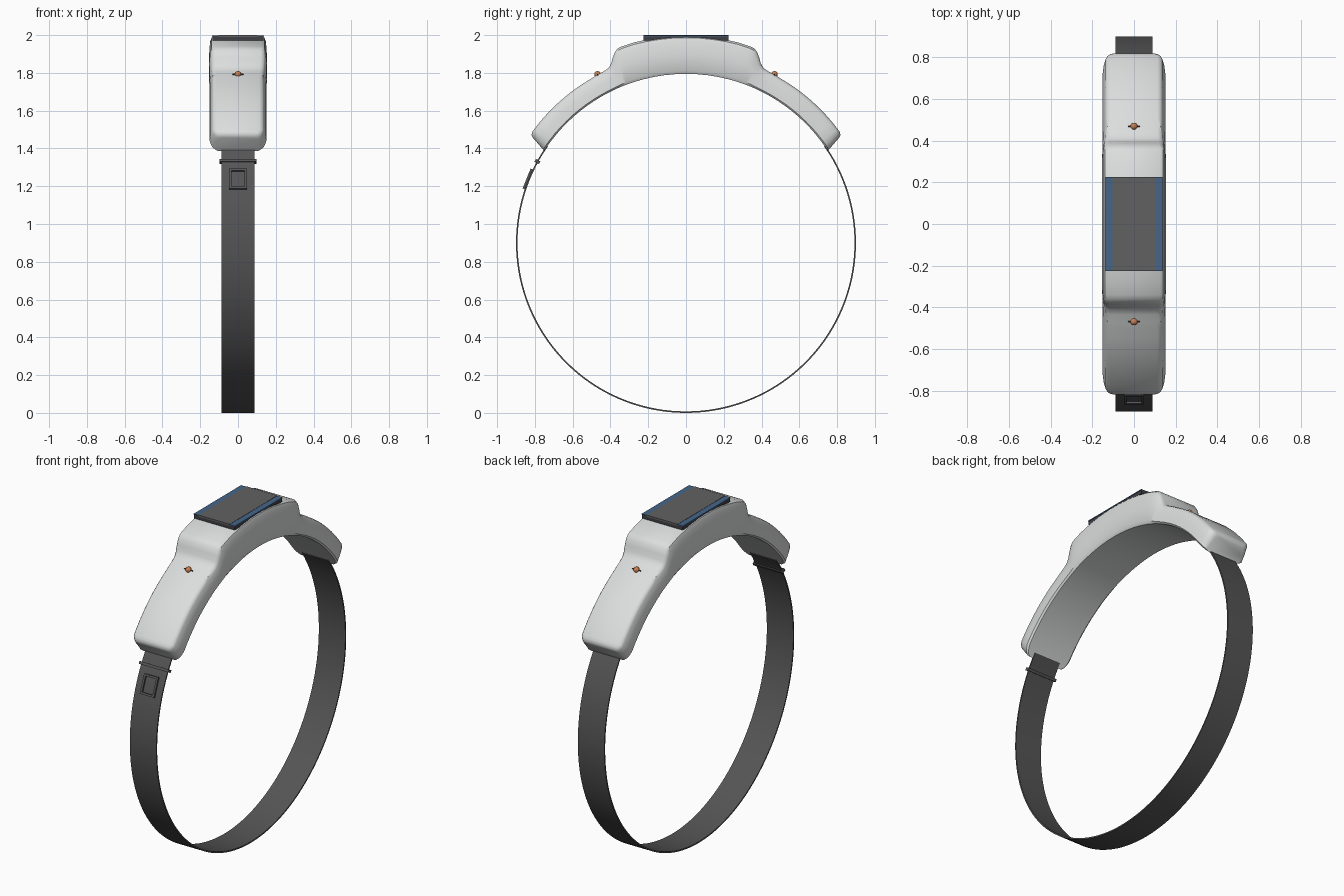
import bpy, bmesh, math
from mathutils import Matrix

cube = bpy.data.objects.get("Cube")
if cube:
    bpy.data.objects.remove(cube)

CZ = 0.9          # centre height of the ring
R_IN = 0.895      # inner radius of the housing


def material(name, r, g, b):
    m = bpy.data.materials.new(name)
    m.use_nodes = True
    m.diffuse_color = (r, g, b, 1)
    m.node_tree.nodes["Principled BSDF"].inputs["Base Color"].default_value = (r, g, b, 1)
    return m


SHELL = material("light grey shell", 0.71, 0.73, 0.72)
STRAP = material("dark grey strap", 0.09, 0.09, 0.09)
GLASS = material("grey screen", 0.12, 0.12, 0.12)
FRAME = material("dark frame", 0.05, 0.05, 0.06)
BLUE = material("blue border", 0.06, 0.13, 0.25)
COPPER = material("copper", 0.6, 0.22, 0.08)


def finish(name, bm, mat, smooth=True):
    bmesh.ops.recalc_face_normals(bm, faces=bm.faces)
    me = bpy.data.meshes.new(name)
    bm.to_mesh(me)
    bm.free()
    me.materials.append(mat)
    ob = bpy.data.objects.new(name, me)
    bpy.context.collection.objects.link(ob)
    if smooth:
        bpy.ops.object.select_all(action='DESELECT')
        ob.select_set(True)
        bpy.context.view_layer.objects.active = ob
        bpy.ops.object.shade_smooth_by_angle(angle=math.radians(35))
    return ob


def loft(name, sections, mat):
    """Skin a row of closed sections and cap both ends."""
    bm = bmesh.new()
    rows = [[bm.verts.new(p) for p in s] for s in sections]
    for a, b in zip(rows, rows[1:]):
        for i in range(len(a)):
            j = (i + 1) % len(a)
            bm.faces.new((a[i], a[j], b[j], b[i]))
    bm.faces.new(rows[0])
    bm.faces.new(rows[-1])
    return finish(name, bm, mat)


def box(name, size, mat, place=Matrix()):
    bm = bmesh.new()
    bmesh.ops.create_cube(bm, size=1, matrix=place @ Matrix.Diagonal((*size, 1)))
    return finish(name, bm, mat, False)


def on_ring(angle, radius):
    """Point on the ring, angle in degrees from the top towards the back."""
    a = math.radians(angle)
    return radius * math.sin(a), CZ + radius * math.cos(a)


def ring_place(angle, radius, x=0):
    """Frame on the ring: local z outwards, local y along the strap."""
    y, z = on_ring(angle, radius)
    return Matrix.Translation((x, y, z)) @ Matrix.Rotation(math.radians(-angle), 4, 'X')


# Housing: half profile as (outer y, outer z, inner angle, inner width, outer width)
block = [(0, 1.996), (.07, 1.994), (.14, 1.987), (.21, 1.976), (.28, 1.96), (.34, 1.94),
         (.36, 1.93), (.376, 1.912), (.388, 1.88), (.396, 1.85), (.41, 1.826),
         (.435, 1.808), (.47, 1.79)]
half = []
for i, (y, z) in enumerate(block):
    t = max(0, (i - 5) / 7)
    half.append((y, z, math.degrees(math.atan2(y, z - CZ)), .154 - .004 * t, .146 - .012 * t))
for k in range(9):
    ang = 30 + k * 2.9
    half.append((*on_ring(ang, 1.004), ang, .15, .134))
half += [(.814, 1.488, 55, .143, .127), (.818, 1.472, 56.2, .133, .117),
         (.812, 1.458, 57, .118, .1)]
stations = [(-y, z, -a, wi, wo) for y, z, a, wi, wo in reversed(half[1:])] + half


def housing_section(y, z, ang, wi, wo):
    iy, iz = on_ring(ang, R_IN)
    side = [(0, wi - .01), (.08, wi), (.5, (wi + wo) / 2 + .003), (.85, wo + .002),
            (.95, wo - .006), (1, wo - .022)]
    loop = [(w, h) for h, w in side] + [(-w, h) for h, w in reversed(side)]
    return [(w, iy + (y - iy) * h, iz + (z - iz) * h) for w, h in loop]


loft("housing", [housing_section(*s) for s in stations], SHELL)

# Strap: thin band running under the housing ends and round the bottom
STEPS = 96
bands = []
for k in range(STEPS + 1):
    ang = 55 + 250 * k / STEPS
    bands.append([(x, *on_ring(ang, r)) for x, r in
                  ((-.088, .892), (.088, .892), (.088, .9), (-.088, .9))])
loft("strap", bands, STRAP)

# Screen: frame, border and glass stacked on the top
for name, w, l, low, top, mat in (("screen_frame", .27, .45, 1.972, 1.997, FRAME),
                                  ("screen_border", .274, .45, 1.993, 1.9985, BLUE),
                                  ("screen_glass", .205, .452, 1.99, 2.0, GLASS)):
    box(name, (w, l, top - low), mat, Matrix.Translation((0, 0, (low + top) / 2)))

# Indicator studs on each arm, with a thin pin across
for side, word in ((-1, "front"), (1, "back")):
    place = ring_place(side * 27.7, 1.008)
    bm = bmesh.new()
    bmesh.ops.create_uvsphere(bm, u_segments=16, v_segments=10, radius=.017, matrix=place)
    finish(word + "_stud", bm, COPPER)
    box(word + "_stud_pin", (.056, .005, .008), FRAME, place)

# Strap keeper: a loop round the strap
KEEP = -61.3
for r, word in ((.907, "outer"), (.886, "inner")):
    box("keeper_" + word, (.194, .016, .006), STRAP, ring_place(KEEP, r))
for s, word in ((-1, "right"), (1, "left")):
    box("keeper_" + word, (.008, .016, .026), STRAP, ring_place(KEEP, .8965, s * .094))

# Buckle: square frame lying on the strap
BUCKLE = -68
for s, end, side in ((-1, "lower", "right"), (1, "upper", "left")):
    box("buckle_" + end, (.094, .012, .012), STRAP,
        ring_place(BUCKLE, .904) @ Matrix.Translation((0, s * .051, 0)))
    box("buckle_" + side, (.012, .114, .012), STRAP, ring_place(BUCKLE, .904, s * .041))
